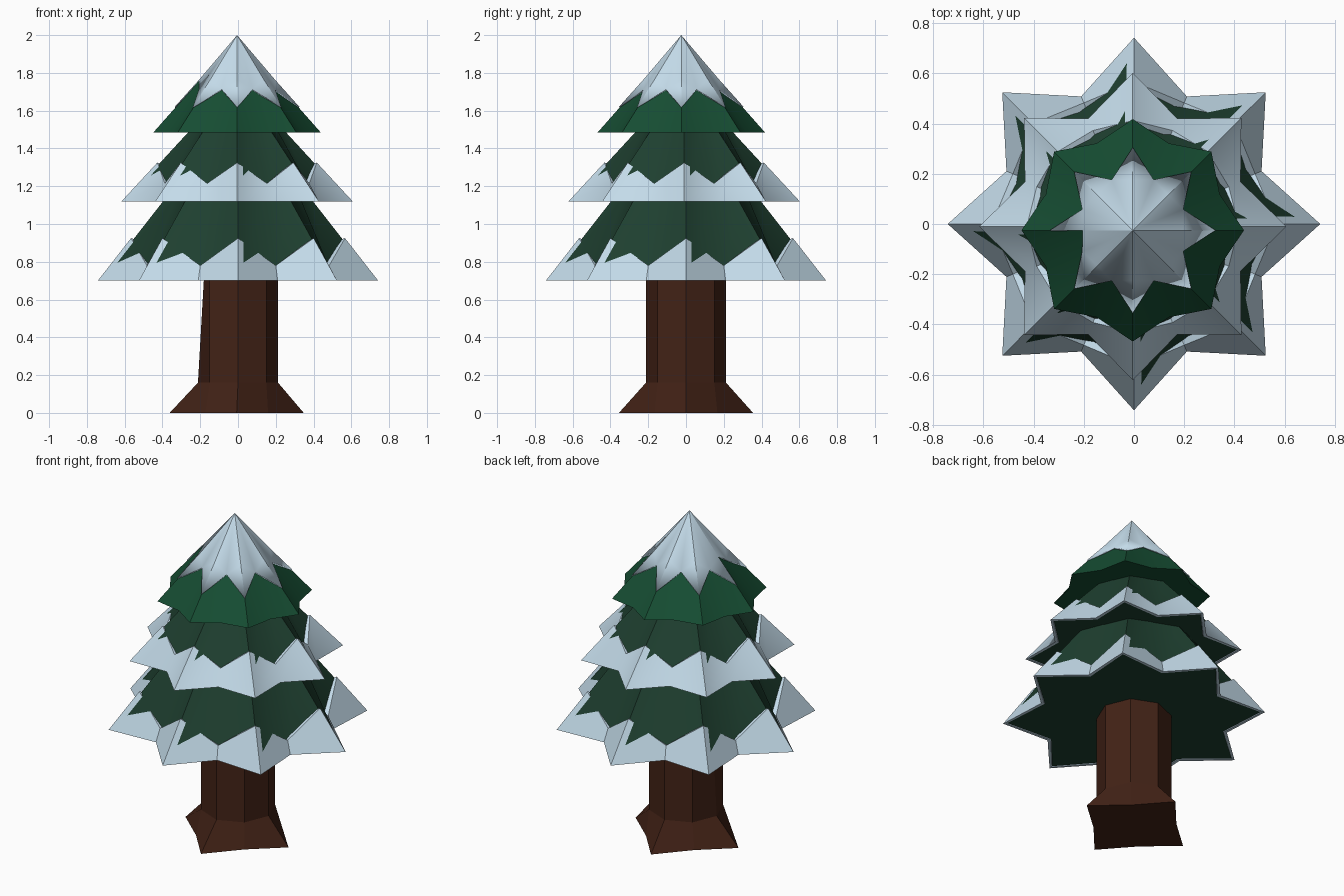
import bpy, bmesh, math

if "Cube" in bpy.data.objects:
    bpy.data.objects.remove(bpy.data.objects["Cube"])

N = 16  # eight star tips alternating with eight valleys


def mat(name, col):
    m = bpy.data.materials.new(name)
    m.diffuse_color = (*col, 1)
    m.use_nodes = True
    m.node_tree.nodes["Principled BSDF"].inputs["Base Color"].default_value = m.diffuse_color
    return m


SNOW = mat("snow", (0.55, 0.71, 0.82))
GREEN = mat("needles", (0.013, 0.05, 0.029))
BRIGHT = mat("top_needles", (0.008, 0.075, 0.033))
BARK = mat("bark", (0.055, 0.016, 0.008))


def make(name, verts, faces, material, angle=35, fix=True):
    me = bpy.data.meshes.new(name)
    me.from_pydata(verts, [], faces)
    if fix:
        bm = bmesh.new()
        bm.from_mesh(me)
        bmesh.ops.recalc_face_normals(bm, faces=bm.faces)
        bm.to_mesh(me)
        bm.free()
    me.materials.append(material)
    ob = bpy.data.objects.new(name, me)
    bpy.context.collection.objects.link(ob)
    bpy.context.view_layer.objects.active = ob
    ob.select_set(True)
    if angle:
        bpy.ops.object.shade_smooth_by_angle(angle=math.radians(angle))
    ob.select_set(False)
    return ob


def star(tip, valley, z_tip, z_valley, c=(0, 0), n=N):
    """Ring of points alternating between tip and valley."""
    out = []
    for i in range(n):
        a = 2 * math.pi * i / n
        r, z = (valley, z_valley) if i % 2 else (tip, z_tip)
        out.append((c[0] + r * math.cos(a), c[1] + r * math.sin(a), z))
    return out


def bridge(a, b, n=N):
    return [(a * n + i, a * n + (i + 1) % n, b * n + (i + 1) % n, b * n + i) for i in range(n)]


def tier(name, c, z0, z1, tip, valley, tip1, peak, dip):
    """Green skirt and the jagged snow band around its rim."""
    valley1 = tip1 * 0.93
    k = 0.02

    def at(z, lo, hi):
        return lo + (hi - lo) * (z - z0) / (z1 - z0)

    # green skirt, closed underneath
    g0, v0 = tip - k, valley - k
    v = star(g0, v0, z0 + 0.004, z0 + 0.004, c) + star(tip1, valley1, z1 + 0.015, z1 + 0.015, c)
    make(name + "_needles", v, bridge(0, 1) + [tuple(range(N)), tuple(range(N, 2 * N))], GREEN)
    # snow band with a visible thickness
    tp, vd = at(peak, g0, tip1), at(dip, v0, valley1)
    rings = [star(tip, valley, z0, z0, c), star(tp + 0.025, vd + 0.025, peak, dip, c),
             star(tp - 0.005, vd - 0.005, peak - 0.01, dip - 0.01, c), star(g0, v0, z0, z0, c)]
    make(name + "_snow", sum(rings, []),
         [f for i in range(4) for f in bridge(i, (i + 1) % 4)], SNOW)


tier("lower", (0, 0), 0.70, 1.12, 0.742, 0.55, 0.385, 0.925, 0.78)
tier("middle", (-0.005, -0.01), 1.12, 1.48, 0.612, 0.465, 0.25, 1.325, 1.215)

# top cone
C = (-0.005, -0.025)
cone = star(0.443, 0.375, 1.485, 1.485, C) + [(C[0], C[1], 1.985)]
make("top_needles", cone, [(i, (i + 1) % N, N) for i in range(N)] + [tuple(range(N))], BRIGHT, 40)

# snow cap with pointed drips; one half drip is missing on the left
cap = star(0.2, 0.218, 1.765, 1.715, C) + star(0.33, 0.33, 1.62, 1.62, C)[::2] + [(C[0], C[1], 2.0)]
faces = [(i, (i + 1) % N, N + 8) for i in range(N)]
for t in range(8):
    i = 2 * t
    faces.append(((i - 1) % N, N + t, i))
    if t != 4:
        faces.append((i, N + t, i + 1))
faces = [tuple(f) for f in faces]
faces[:N] = [(i, (i + 1) % N, N + 8 ) for i in range(N)]
cap[N + 8:] = [(C[0], C[1], 2.0)]
snow_cap = make("snow_cap", cap, faces, SNOW, 40, fix=False)
sol = snow_cap.modifiers.new("thickness", "SOLIDIFY")
sol.thickness = 0.01
sol.offset = -1

# trunk: octagon with four flared roots
rings = [star(0.355, 0.235, 0, 0, (-0.007, 0), 8), star(0.212, 0.212, 0.16, 0.16, (0, 0), 8),
         star(0.212, 0.212, 0.72, 0.72, (0, 0), 8)]
rings[2][4] = (-0.18, 0, 0.72)
make("trunk", sum(rings, []),
     bridge(0, 1, 8) + bridge(1, 2, 8) + [tuple(range(8)), tuple(range(16, 24))], BARK, 0)
